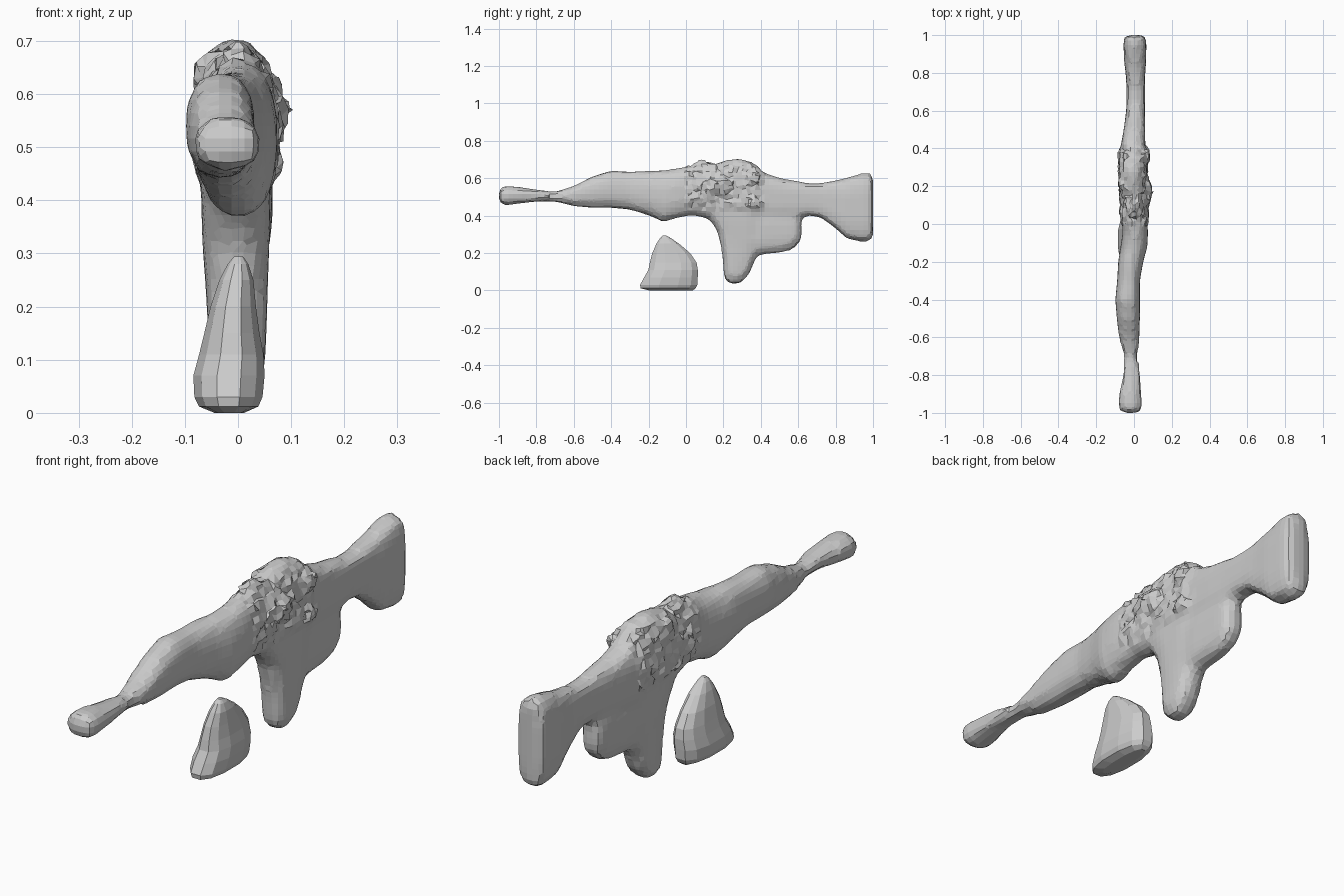
import bpy, bmesh, math, random
from mathutils import Vector

random.seed(4)


def loft(bm, rings, axis, sides=14, power=3.0):
    """Skin rounded sections (position, u min, u max, x min, x max) along y or z."""
    loops = []
    for p, u0, u1, x0, x1 in rings:
        loop = []
        for i in range(sides):
            a = math.tau * (i + 0.5) / sides
            c, s = math.cos(a), math.sin(a)
            c = math.copysign(abs(c) ** (2 / power), c)
            s = math.copysign(abs(s) ** (2 / power), s)
            x = (x0 + x1) / 2 + c * (x1 - x0) / 2
            u = (u0 + u1) / 2 + s * (u1 - u0) / 2
            loop.append(bm.verts.new((x, p, u) if axis == 'y' else (x, u, p)))
        loops.append(loop)
    faces = [bm.faces.new(loops[0]), bm.faces.new(loops[-1][::-1])]
    for a, b in zip(loops, loops[1:]):
        for i in range(sides):
            j = (i + 1) % sides
            faces.append(bm.faces.new((a[i], b[i], b[j], a[j])))
    bmesh.ops.recalc_face_normals(bm, faces=faces)


def lump(bm, pos, size):
    r = bmesh.ops.create_icosphere(bm, subdivisions=1, radius=1)
    for v in r['verts']:
        v.co = Vector(pos) + Vector(v.co[i] * size[i] for i in range(3))


def finish(name, bm, voxel):
    """Fuse the overlapping pieces into one faceted skin."""
    me = bpy.data.meshes.new(name)
    bm.to_mesh(me)
    bm.free()
    ob = bpy.data.objects.new(name, me)
    bpy.context.collection.objects.link(ob)
    bpy.context.view_layer.objects.active = ob
    ob.select_set(True)
    if voxel:
        mod = ob.modifiers.new("fuse", 'REMESH')
        mod.mode = 'VOXEL'
        mod.voxel_size = voxel
        bpy.ops.object.modifier_apply(modifier=mod.name)
    for p in ob.data.polygons:
        p.use_smooth = False
    ob.select_set(False)
    return ob


# barrel, handguard and receiver
front = [(-1, .475, .54, -.06, .025), (-.975, .453, .56, -.085, .045),
         (-.9, .463, .555, -.08, .04), (-.8, .475, .54, -.06, .035),
         (-.7, .475, .528, -.055, .022), (-.6, .45, .56, -.08, .03),
         (-.5, .44, .612, -.092, .032), (-.4, .44, .643, -.1, .032),
         (-.3, .43, .637, -.09, .032), (-.2, .4, .642, -.085, .05),
         (-.12, .363, .645, -.072, .072), (-.05, .385, .655, -.062, .075),
         (.03, .4, .67, -.065, .072), (.13, .38, .67, -.075, .07),
         (.2, .36, .695, -.08, .07), (.28, .35, .71, -.082, .07),
         (.36, .36, .685, -.082, .065), (.42, .37, .63, -.07, .06)]

# shoulder stock
stock = [(.38, .37, .65, -.075, .06), (.42, .37, .63, -.07, .06),
         (.5, .38, .603, -.055, .06), (.6, .39, .585, -.042, .058),
         (.65, .4, .575, -.04, .058), (.72, .39, .575, -.04, .058),
         (.8, .33, .59, -.045, .06), (.86, .275, .605, -.053, .065),
         (.94, .258, .628, -.056, .066), (.98, .262, .63, -.056, .066),
         (1, .28, .61, -.04, .05)]

# grip with its rear block
grip = [(.037, .235, .285, -.03, .025), (.06, .205, .315, -.05, .045),
        (.1, .2, .345, -.055, .052), (.17, .195, .372, -.058, .055),
        (.24, .185, .4, -.062, .057), (.32, .165, .42, -.068, .06),
        (.38, .125, .44, -.07, .062), (.45, .08, .44, -.07, .062)]
block = [(.33, .18, .42, -.055, .056), (.42, .193, .44, -.053, .056),
         (.5, .2, .44, -.05, .054), (.57, .217, .44, -.045, .052),
         (.6, .25, .42, -.04, .045), (.617, .27, .36, -.025, .03)]

bm = bmesh.new()
loft(bm, front, 'y', power=2.4)
loft(bm, stock, 'y', power=3.4)
loft(bm, grip, 'z')
loft(bm, block, 'y')

# lumps around the receiver
for pos, size in [((0, .085, .665), (.04, .05, .045)), ((.06, .17, .56), (.042, .09, .06)),
                  ((.06, .36, .6), (.03, .045, .045)), ((.055, .05, .5), (.03, .05, .05)),
                  ((-.055, .22, .63), (.032, .07, .05)), ((-.06, .36, .52), (.03, .05, .06)),
                  ((-.055, .08, .52), (.03, .05, .05)), ((.06, .36, .47), (.032, .05, .04)),
                  ((0, .35, .67), (.05, .035, .025))]:
    lump(bm, pos, size)

body = finish("rifle_body", bm, .024)

# rough, broken surface on the receiver
for v in body.data.vertices:
    if 0 < v.co.y < .42 and .44 < v.co.z < .68:
        v.co += Vector(random.uniform(-.008, .008) for _ in range(3))

# loose magazine
magazine = [(0, -.2, .04, -.045, .012), (.012, -.247, .055, -.075, .04),
            (.03, -.25, .065, -.084, .048), (.07, -.228, .067, -.086, .052),
            (.11, -.205, .067, -.075, .05), (.15, -.197, .06, -.065, .042),
            (.2, -.183, .025, -.053, .035), (.25, -.16, -.035, -.036, .03),
            (.28, -.14, -.08, -.02, .02), (.294, -.125, -.105, -.008, .01)]
bm = bmesh.new()
loft(bm, magazine, 'z', sides=12, power=2.4)
finish("magazine", bm, 0)
